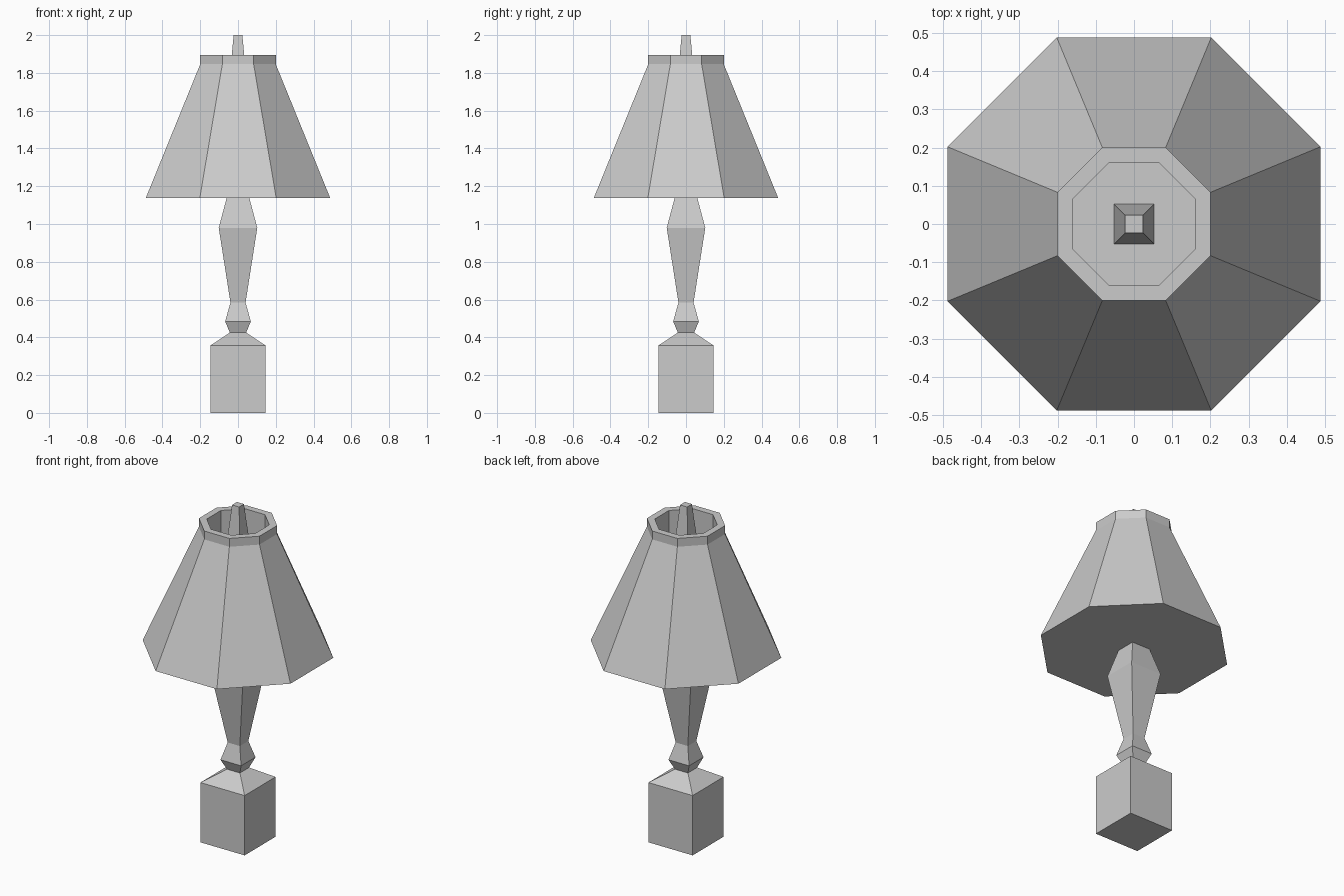
import bpy, bmesh, math

if "Cube" in bpy.data.objects:
    bpy.data.objects.remove(bpy.data.objects["Cube"])


def turned(name, sides, profile):
    """Flat-faced turned solid; profile is (half width across flats, z), capped at both ends."""
    bm = bmesh.new()
    rings = []
    for half, z in profile:
        r = half / math.cos(math.pi / sides)
        angles = [(i + 0.5) * 2 * math.pi / sides for i in range(sides)]
        rings.append([bm.verts.new((r * math.cos(a), r * math.sin(a), z)) for a in angles])
    for low, high in zip(rings, rings[1:]):
        for i in range(sides):
            j = (i + 1) % sides
            bm.faces.new((low[i], low[j], high[j], high[i]))
    bm.faces.new(rings[0][::-1])
    bm.faces.new(rings[-1])
    bmesh.ops.recalc_face_normals(bm, faces=bm.faces)
    mesh = bpy.data.meshes.new(name)
    bm.to_mesh(mesh)
    bm.free()
    obj = bpy.data.objects.new(name, mesh)
    bpy.context.collection.objects.link(obj)
    return obj


# Square block base with a sloped top, running up into the tapered stem
turned("base_and_stem", 4, [
    (0.146, 0.0), (0.146, 0.357), (0.043, 0.425), (0.068, 0.484),
    (0.04, 0.584), (0.102, 0.98), (0.058, 1.145)])

# Eight-sided shade: closed underside, short collar, and a recess in the top
turned("shade", 8, [
    (0.488, 1.138), (0.2, 1.846), (0.2, 1.896), (0.16, 1.896), (0.16, 1.70)])

# Tapered square finial rising from the recess floor
turned("finial", 4, [(0.052, 1.70), (0.033, 1.895), (0.023, 2.0)])
